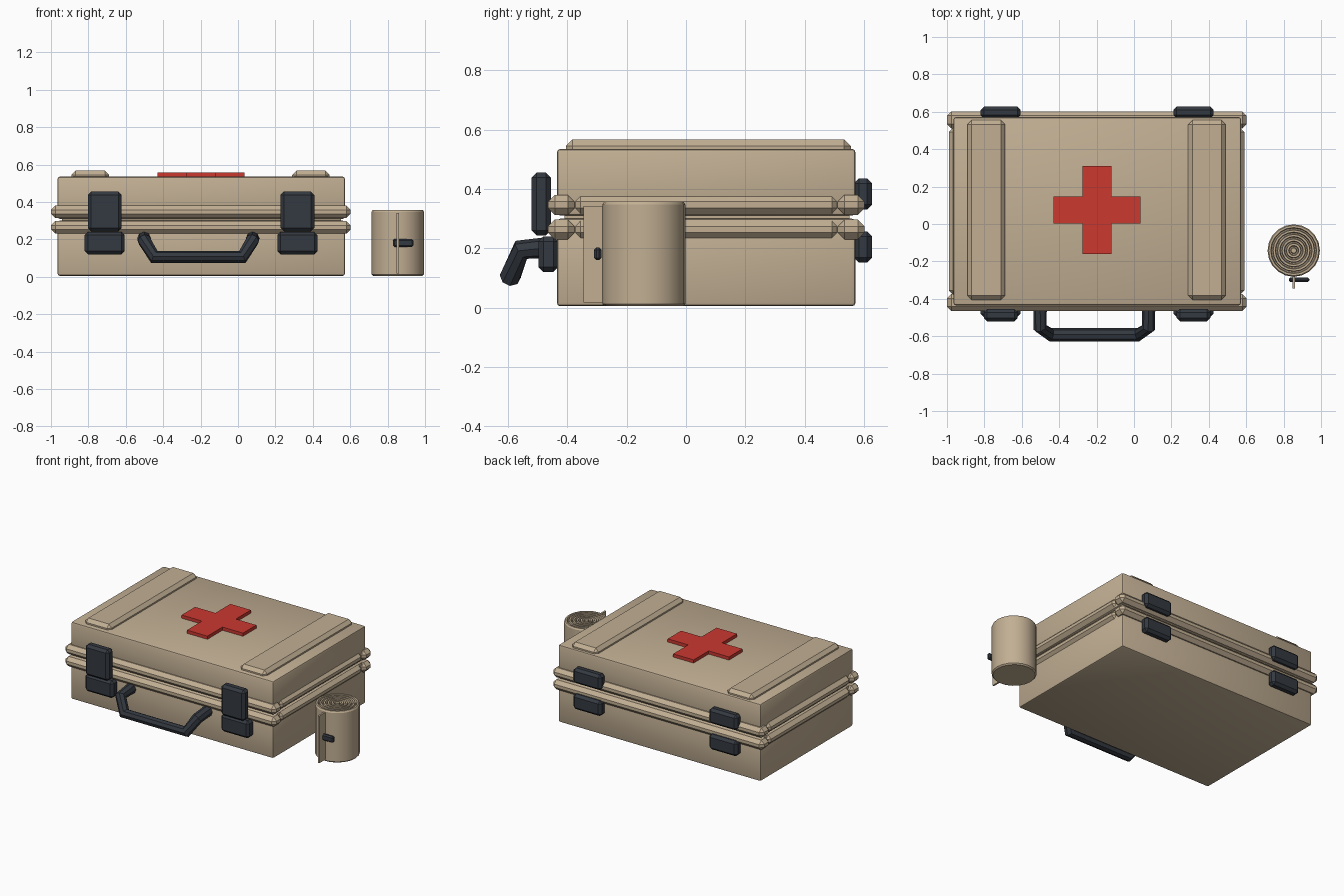
import bpy, bmesh, math
from mathutils import Vector

if "Cube" in bpy.data.objects:
    bpy.data.objects.remove(bpy.data.objects["Cube"])


def material(name, rgb):
    m = bpy.data.materials.new(name)
    m.diffuse_color = (*rgb, 1)
    m.use_nodes = True
    m.node_tree.nodes["Principled BSDF"].inputs["Base Color"].default_value = m.diffuse_color
    return m


TAN = material("tan", (0.54, 0.43, 0.295))
DARK = material("dark slate", (0.034, 0.041, 0.052))
RED = material("red", (0.60, 0.040, 0.030))


def finish(obj, mat, angle=30):
    obj.data.materials.append(mat)
    bpy.ops.object.select_all(action='DESELECT')
    obj.select_set(True)
    bpy.context.view_layer.objects.active = obj
    bpy.ops.object.shade_smooth_by_angle(angle=math.radians(angle))
    return obj


def from_bmesh(name, bm, mat, angle=30):
    bmesh.ops.recalc_face_normals(bm, faces=bm.faces)
    mesh = bpy.data.meshes.new(name)
    bm.to_mesh(mesh)
    bm.free()
    obj = bpy.data.objects.new(name, mesh)
    bpy.context.collection.objects.link(obj)
    return finish(obj, mat, angle)


def block(name, xs, ys, zs, mat, bevel=0.0, segments=1):
    """Box between the given x, y and z limits, with bevelled edges."""
    bm = bmesh.new()
    bmesh.ops.create_cube(bm, size=1)
    for v in bm.verts:
        v.co = Vector([(a + b) / 2 + c * (b - a)
                       for c, (a, b) in zip(v.co, (xs, ys, zs))])
    if bevel:
        bmesh.ops.bevel(bm, geom=bm.edges[:], offset=bevel, segments=segments,
                        profile=0.5, affect='EDGES')
    return from_bmesh(name, bm, mat)


# Case shells with a narrow seam between them
BX, BY = (-0.965, 0.572), (-0.435, 0.571)
block("lower_shell", BX, BY, (0.005, 0.30), TAN, 0.012, 2)
block("upper_shell", BX, BY, (0.31, 0.535), TAN, 0.012, 2)
block("seam_filler", (-0.94, 0.55), (-0.41, 0.55), (0.28, 0.33), TAN)

# Padded rims around the seam
for level, z in (("lower", (0.23, 0.297)), ("upper", (0.313, 0.38))):
    for side, y in (("front", (-0.465, -0.375)), ("back", (0.511, 0.602))):
        block(f"{level}_rim_{side}", (-1.0, 0.602), y, z, TAN, 0.023, 1)
    for side, x in (("left", (-0.99, -0.90)), ("right", (0.50, 0.59))):
        block(f"{level}_rim_{side}", x, (-0.378, 0.514), z, TAN, 0.023, 1)

# Raised straps on the lid
for side, x in (("left", (-0.89, -0.69)), ("right", (0.29, 0.49))):
    block(f"lid_strap_{side}", x, (-0.405, 0.555), (0.50, 0.567), TAN, 0.022, 1)

# Latches at the front, hinges at the back
for side, cx in (("left", -0.713), ("right", 0.318)):
    wide, slim = (cx - 0.107, cx + 0.107), (cx - 0.09, cx + 0.09)
    block(f"latch_flap_{side}", slim, (-0.52, -0.455), (0.243, 0.455), DARK, 0.017)
    block(f"latch_base_{side}", wide, (-0.497, -0.43), (0.12, 0.24), DARK, 0.017)
    block(f"hinge_upper_{side}", wide, (0.565, 0.627), (0.33, 0.435), DARK, 0.017)
    block(f"hinge_lower_{side}", wide, (0.565, 0.627), (0.152, 0.257), DARK, 0.017)

# Cross emblem: one twelve-sided outline, extruded
x0, x1, x2, x3 = -0.43, -0.275, -0.12, 0.035
y0, y1, y2, y3 = -0.16, 0.003, 0.148, 0.31
outline = [(x1, y0), (x2, y0), (x2, y1), (x3, y1), (x3, y2), (x2, y2),
           (x2, y3), (x1, y3), (x1, y2), (x0, y2), (x0, y1), (x1, y1)]
bm = bmesh.new()
face = bm.faces.new([bm.verts.new((x, y, 0.53)) for x, y in outline])
top = bmesh.ops.extrude_face_region(bm, geom=[face])["geom"]
bmesh.ops.translate(bm, vec=(0, 0, 0.027),
                    verts=[g for g in top if isinstance(g, bmesh.types.BMVert)])
from_bmesh("cross_emblem", bm, RED)

# Carrying handle: eight-sided tube along a bent path
half = [(-0.29, -0.44, 0.205), (-0.29, -0.555, 0.195), (-0.235, -0.592, 0.105)]
path = half + [(-x, y, z) for x, y, z in reversed(half)]
curve = bpy.data.curves.new("handle", 'CURVE')
curve.dimensions = '3D'
curve.bevel_depth = 0.036
curve.bevel_resolution = 2
curve.use_fill_caps = True
spline = curve.splines.new('POLY')
spline.points.add(len(path) - 1)
for p, (x, y, z) in zip(spline.points, path):
    p.co = (x - 0.212, y, z, 1)
handle = bpy.data.objects.new("handle", curve)
bpy.context.collection.objects.link(handle)
bpy.context.view_layer.objects.active = handle
handle.select_set(True)
bpy.ops.object.convert(target='MESH')
finish(bpy.context.view_layer.objects.active, DARK)

# Bandage roll: lathed profile with wound ridges on the top
CX, CY, R, SIDES = 0.854, -0.142, 0.14, 20
profile = [(0, 0.005), (R - 0.008, 0.005), (R, 0.013), (R, 0.347), (R - 0.006, 0.357)]
pitch = 0.024
for i in range(5):
    r = R - 0.008 - i * pitch
    profile += [(r - 0.009, 0.357), (r - 0.013, 0.337),
                (r - 0.019, 0.337), (r - 0.022, 0.357)]
profile.append((0, 0.357))
bm = bmesh.new()
verts = [bm.verts.new((CX + r, CY, z)) for r, z in profile]
edges = [bm.edges.new(pair) for pair in zip(verts, verts[1:])]
bmesh.ops.spin(bm, geom=verts + edges, cent=(CX, CY, 0), axis=(0, 0, 1),
               angle=math.tau, steps=SIDES, use_merge=True)
bmesh.ops.remove_doubles(bm, verts=bm.verts[:], dist=0.0005)
from_bmesh("bandage_roll", bm, TAN)

# Loose bandage end and its fastening clip
block("bandage_tail", (0.848, 0.86), (-0.345, -0.27), (0.018, 0.342), TAN)
block("bandage_clip", (0.828, 0.937), (-0.31, -0.285), (0.16, 0.203), DARK, 0.008)
